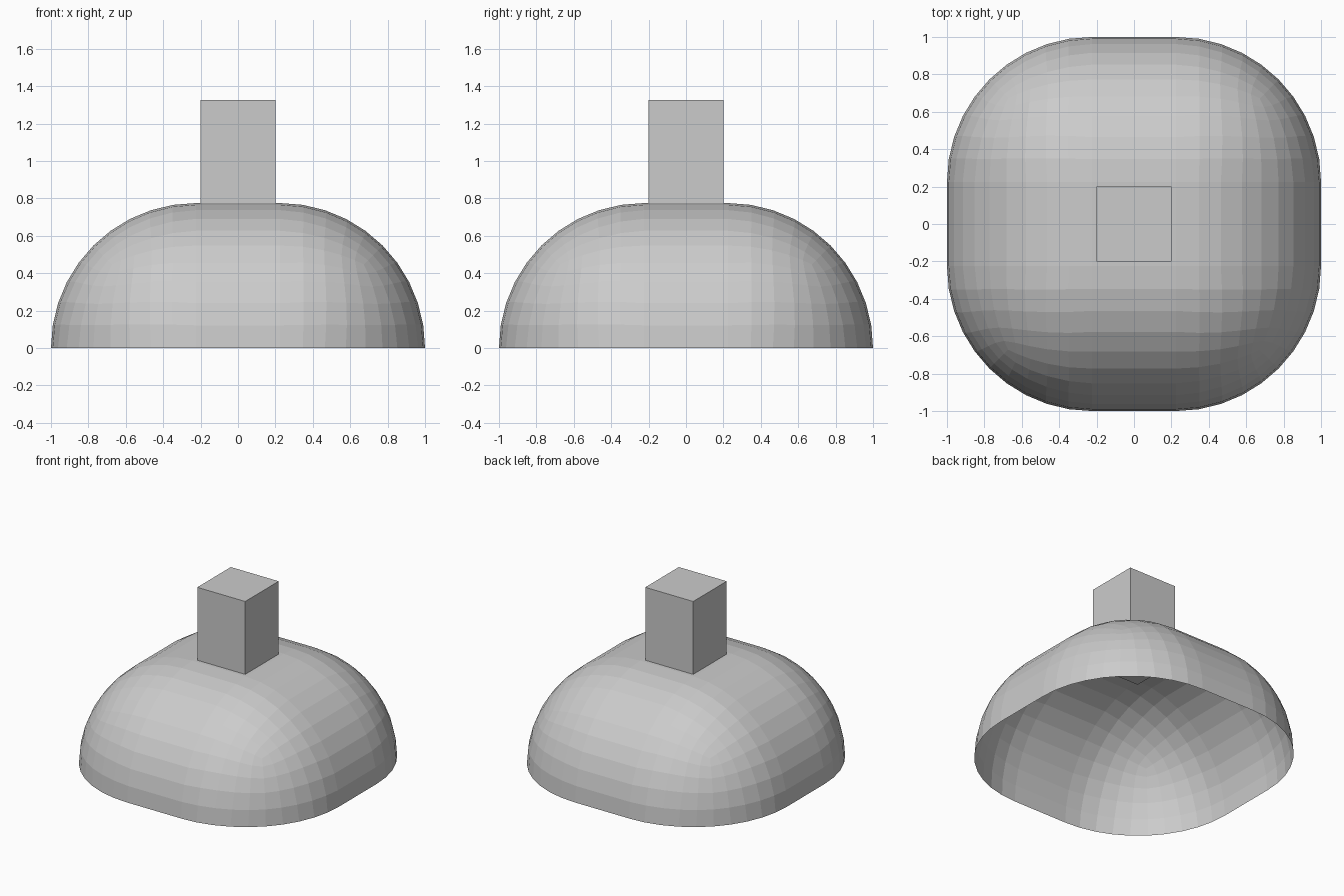
import bpy, bmesh
from mathutils import Matrix

if "Cube" in bpy.data.objects:
    bpy.data.objects.remove(bpy.data.objects["Cube"])

RADIUS = 0.775      # rounding radius, also the dome height


def box(bm, size, centre):
    bmesh.ops.create_cube(bm, size=1, matrix=Matrix.Translation(centre) @ Matrix.Diagonal((*size, 1)))


def finish(name, bm):
    bmesh.ops.recalc_face_normals(bm, faces=bm.faces)
    mesh = bpy.data.meshes.new(name)
    bm.to_mesh(mesh)
    bm.free()
    obj = bpy.data.objects.new(name, mesh)
    bpy.context.collection.objects.link(obj)
    return obj


# Dome: upper half of a fully rounded box, open underneath
bm = bmesh.new()
box(bm, (2, 2, 4), (0, 0, RADIUS - 2))
edges = [e for e in bm.edges if max(v.co.z for v in e.verts) > 0]
bmesh.ops.bevel(bm, geom=edges, offset=RADIUS, offset_type='OFFSET', segments=10,
                profile=0.5, affect='EDGES', clamp_overlap=False)
bmesh.ops.remove_doubles(bm, verts=bm.verts, dist=1e-4)
bmesh.ops.bisect_plane(bm, geom=bm.verts[:] + bm.edges[:] + bm.faces[:], dist=1e-4,
                       plane_co=(0, 0, 0), plane_no=(0, 0, 1), clear_inner=True)
flat = [f for f in bm.faces if all(abs(v.co.z) < 1e-3 for v in f.verts)]
bmesh.ops.delete(bm, geom=flat, context='FACES')
finish("dome", bm)

# Square stem, sunk slightly through the top of the dome
bm = bmesh.new()
box(bm, (0.4, 0.4, 0.6), (0, 0, 1.025))
finish("stem", bm)
